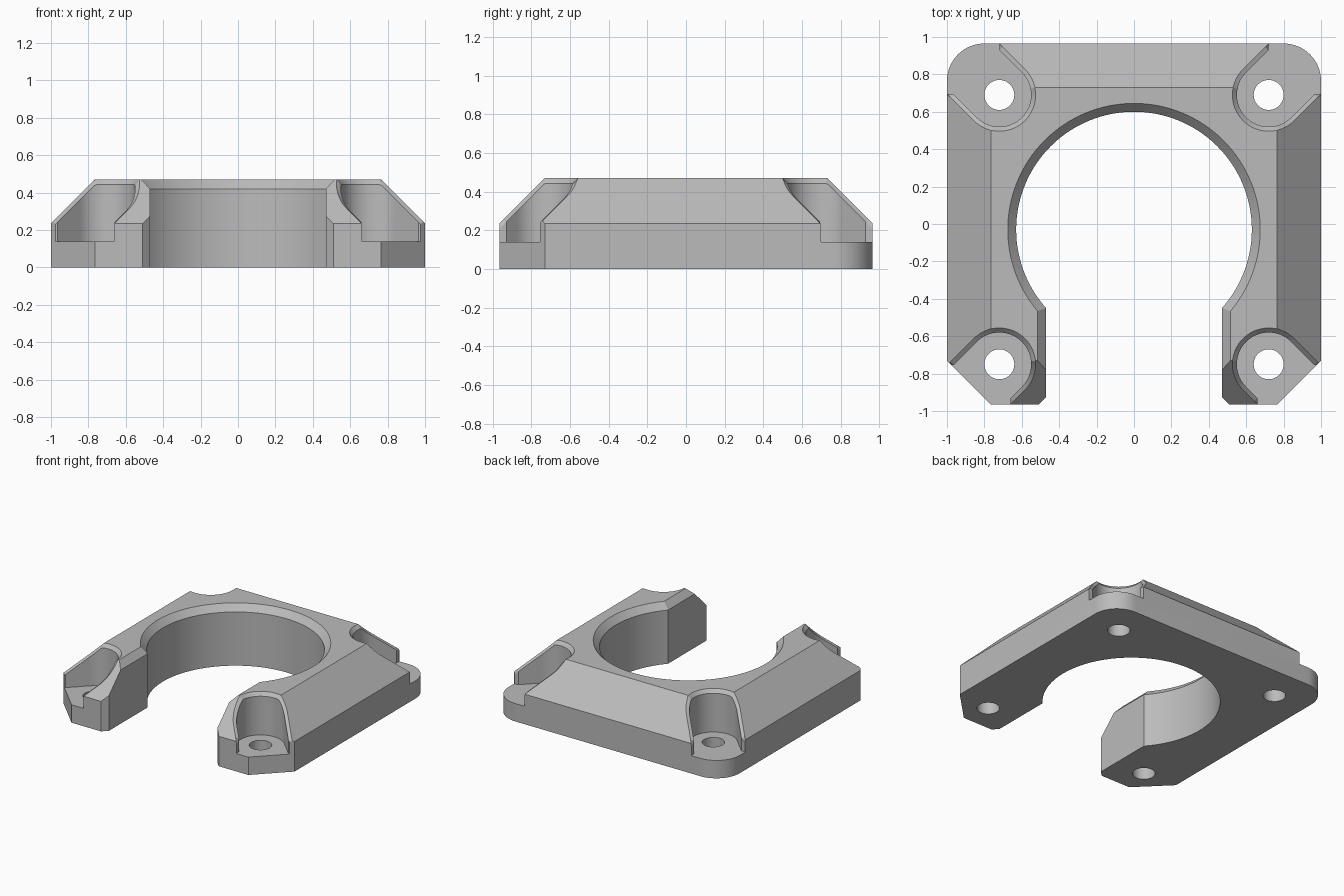
import bpy, bmesh
from math import sin, cos, pi, sqrt

cube = bpy.data.objects.get("Cube")
if cube:
    bpy.data.objects.remove(cube, do_unlink=True)

HALF_X, HALF_Y, RIM, TOP = 1.0, 0.965, 0.235, 0.47
SLOPE = TOP - RIM

grey = bpy.data.materials.new("plain grey")
grey.use_nodes = True
grey.diffuse_color = (0.5, 0.5, 0.5, 1)
grey.node_tree.nodes["Principled BSDF"].inputs["Base Color"].default_value = (0.5, 0.5, 0.5, 1)


def loft(name, rings):
    """Closed solid through matching rings of points, capped at both ends."""
    bm = bmesh.new()
    rows = [[bm.verts.new(p) for p in ring] for ring in rings]
    n = len(rows[0])
    for low, high in zip(rows, rows[1:]):
        for i in range(n):
            j = (i + 1) % n
            bm.faces.new((low[i], low[j], high[j], high[i]))
    bm.faces.new(rows[0][::-1])
    bm.faces.new(rows[-1])
    bmesh.ops.recalc_face_normals(bm, faces=bm.faces)
    mesh = bpy.data.meshes.new(name)
    bm.to_mesh(mesh)
    bm.free()
    obj = bpy.data.objects.new(name, mesh)
    bpy.context.collection.objects.link(obj)
    return obj


def prism(name, outline, z0, z1):
    return loft(name, [[(x, y, z) for x, y in outline] for z in (z0, z1)])


def circle(cx, cy, r, z, n=96):
    return [(cx + r * cos(2 * pi * i / n), cy + r * sin(2 * pi * i / n), z) for i in range(n)]


def rect(inset, z):
    x, y = HALF_X - inset, HALF_Y - inset
    return [(-x, -y, z), (x, -y, z), (x, y, z), (-x, y, z)]


def roof(x, y):
    return min(TOP, RIM + HALF_X - abs(x), RIM + HALF_Y - abs(y))


def combine(body, cutter, operation="DIFFERENCE"):
    mod = body.modifiers.new("cut", "BOOLEAN")
    mod.operation, mod.object, mod.solver = operation, cutter, "EXACT"
    bpy.context.view_layer.objects.active = body
    bpy.ops.object.modifier_apply(modifier=mod.name)
    bpy.data.objects.remove(cutter, do_unlink=True)


# Body: slab with sloped upper sides
body = loft("bracket_body", [rect(0, 0), rect(0, RIM), rect(SLOPE, TOP)])
body.data.materials.append(grey)

# Plan outline: chamfered front corners, rounded back corners
R = 0.2
half = [(HALF_X - SLOPE, -HALF_Y), (HALF_X, -HALF_Y + SLOPE)]
half += [(HALF_X - R + R * cos(a * pi / 32), HALF_Y - R + R * sin(a * pi / 32)) for a in range(17)]
outline = half + [(-x, y) for x, y in reversed(half)]
combine(body, prism("outline", outline, -1, 1), "INTERSECT")

# Central bore with chamfered rim
combine(body, loft("bore", [circle(0, -0.03, r, z, 128) for r, z in
                            ((0.63, -0.1), (0.63, 0.42), (0.675, TOP), (0.675, 1))]))

# Front opening, flared at its outer corners and its top edges
side = [(0.47, -0.3), (0.47, -0.925), (0.57, -1.025)]
combine(body, prism("opening", side + [(-x, y) for x, y in reversed(side)], -0.1, 1))
combine(body, loft("opening_chamfer", [[(-0.47, y, 0.42), (0.47, y, 0.42), (0.57, y, 0.53), (-0.57, y, 0.53)]
                                       for y in (-0.3, -1.1)]))


def pocket(cx, cy):
    """Screw pocket open to the corner, with a chamfer that follows the roof."""
    sx, sy = (1 if cx > 0 else -1), (1 if cy > 0 else -1)
    r_in, r_out = 0.17, 0.195
    exits = {1: (HALF_X - abs(cx)) * sqrt(2) - r_out, -1: (HALF_Y - abs(cy)) * sqrt(2) - r_out}
    plan = []  # (along, across for wall, across for chamfer edge)

    def wall(s):
        end = exits[s]
        rows = [(end * i / 16, r_in, r_out) for i in range(1, 17) if end * i / 16 < end - 0.03]
        rows += [(end - 0.025, r_in, r_out), (end, r_out - 0.002, r_out), (0.7, r_out - 0.002, r_out)]
        return [(t, s * a, t, s * b) for t, a, b in rows]

    plan += wall(1)[::-1]
    for i in range(33):
        a = pi / 2 + pi * i / 32
        plan.append((r_in * cos(a), r_in * sin(a), r_out * cos(a), r_out * sin(a)))
    plan += wall(-1)

    def place(t, a):
        return cx + sx * (t + a) / sqrt(2), cy + sy * (t - a) / sqrt(2)

    inner = [place(p[0], p[1]) for p in plan]
    outer = [place(p[2], p[3]) for p in plan]
    return loft("pocket", [
        [(x, y, 0.14) for x, y in inner],
        [(x, y, max(0.15, roof(x, y) - 0.027)) for x, y in inner],
        [(x, y, max(0.16, roof(x, y) + 0.001)) for x, y in outer],
        [(x, y, 1) for x, y in outer]])


# Four screw pockets and through holes
for cx in (-0.72, 0.72):
    for cy in (-0.75, 0.69):
        combine(body, pocket(cx, cy))
        combine(body, loft("hole", [circle(cx, cy, 0.08, z, 48) for z in (-0.1, 0.3)]))

# Smooth curved walls, keep hard edges
bpy.ops.object.select_all(action="DESELECT")
body.select_set(True)
bpy.context.view_layer.objects.active = body
bpy.ops.object.shade_smooth_by_angle(angle=pi / 9)
